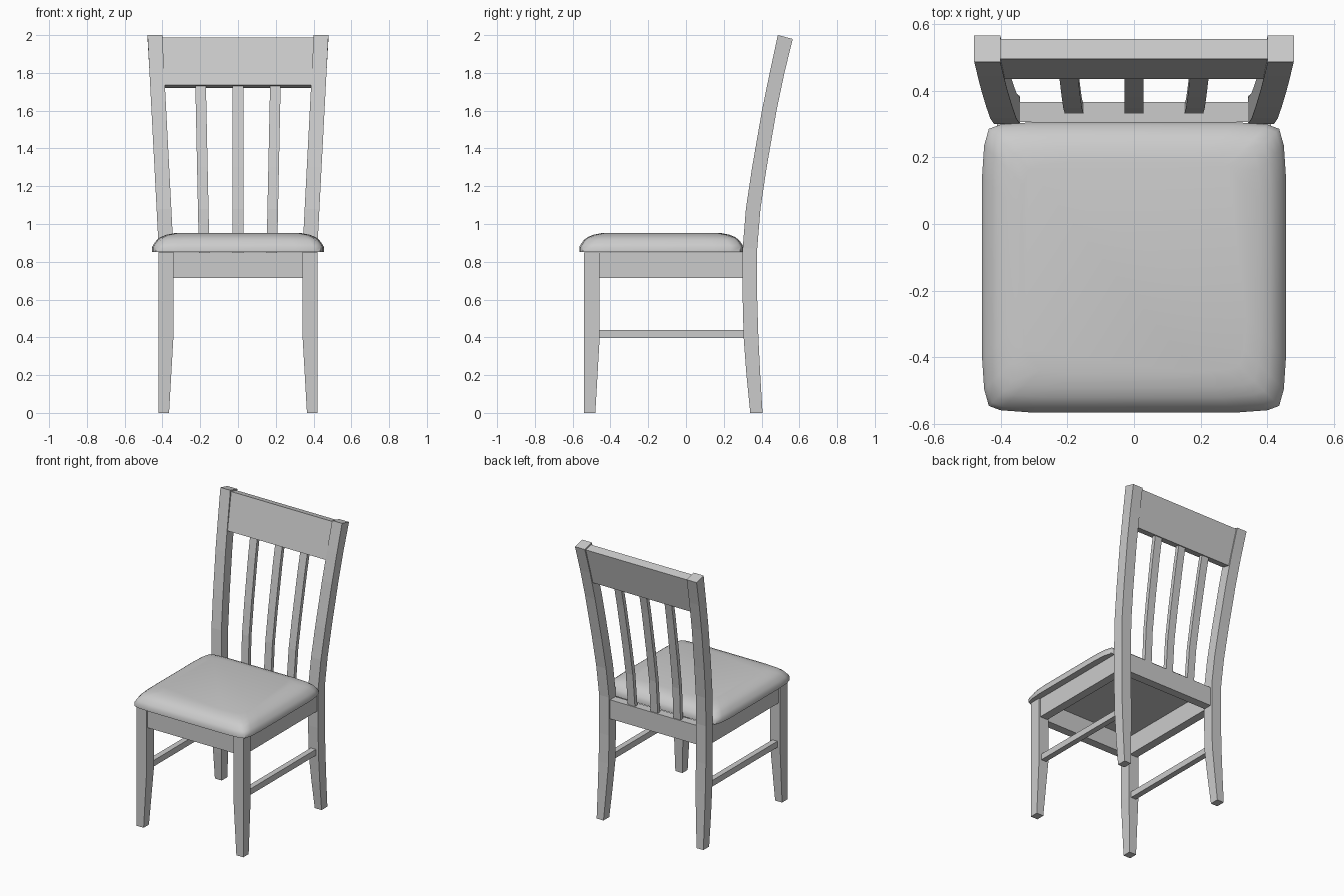
import bpy
import bmesh

cube = bpy.data.objects.get("Cube")
if cube:
    bpy.data.objects.remove(cube, do_unlink=True)

# One painted grey for the whole chair
grey = bpy.data.materials.new("plain grey")
grey.use_nodes = True
COLOUR = (0.6, 0.6, 0.6, 1)
grey.diffuse_color = COLOUR
grey.node_tree.nodes["Principled BSDF"].inputs["Base Color"].default_value = COLOUR


def loft(name, rings):
    """Skin a stack of equal-length point rings and cap both ends."""
    bm = bmesh.new()
    loops = [[bm.verts.new(p) for p in ring] for ring in rings]
    for low, high in zip(loops, loops[1:]):
        for i in range(len(low)):
            j = (i + 1) % len(low)
            bm.faces.new((low[i], low[j], high[j], high[i]))
    bm.faces.new(loops[0])
    bm.faces.new(loops[-1])
    bmesh.ops.recalc_face_normals(bm, faces=bm.faces)
    mesh = bpy.data.meshes.new(name)
    bm.to_mesh(mesh)
    bm.free()
    mesh.materials.append(grey)
    obj = bpy.data.objects.new(name, mesh)
    bpy.context.collection.objects.link(obj)
    return obj


def section(x0, x1, y0, y1, z, drop=0):
    """Rectangular section whose back edge may sit lower than its front."""
    return [(x0, y0, z), (x1, y0, z), (x1, y1, z - drop), (x0, y1, z - drop)]


def box(name, x0, x1, y0, y1, z0, z1):
    return loft(name, [section(x0, x1, y0, y1, z) for z in (z0, z1)])


def mirrored(points, side):
    return [(x * side, y, z) for x, y, z in points]


# Front edge of the curved back posts: height, y, depth
CURVE = [(0, .34, .065), (.2, .32, .073), (.4, .305, .078), (.6, .3, .077),
         (.87, .3, .077), (1.08, .317, .077), (1.3, .35, .077),
         (1.6, .402, .077), (1.8, .443, .078), (2, .486, .079)]


def lean(z):
    """Sideways splay of the back above the seat."""
    return max(0, z - .87) * .052


for side, word in ((1, "left"), (-1, "right")):
    # Curved back post, tapered at the foot
    rings = []
    for z, y, depth in CURVE:
        inner = .342 + max(0, .4 - z) * .06
        drop = .02 if z == 2 else 0
        rings.append(mirrored(section(inner + lean(z), .42 + lean(z),
                                      y, y + depth, z, drop), side))
    loft(word + "_back_post", rings)

    # Front leg with tapered inner faces
    leg = [section(.365, .42, -.54, -.48, 0), section(.342, .42, -.54, -.457, .4),
           section(.342, .42, -.54, -.457, .85)]
    loft(word + "_front_leg", [mirrored(r, side) for r in leg])

    # Side rail and stretcher
    a, b = sorted((side * .35, side * .41))
    box(word + "_side_rail", a, b, -.457, .302, .715, .85)
    a, b = sorted((side * .36, side * .4))
    box(word + "_stretcher", a, b, -.46, .308, .397, .44)

# Front and back seat rails
box("front_rail", -.343, .343, -.53, -.47, .715, .85)
box("back_rail", -.345, .345, .305, .365, .715, .85)

# Wide top rail, tilted with the posts
loft("top_rail", [section(-.39, .39, .435, .495, 1.735, .014),
                  section(-.4, .4, .495, .555, 1.988, .014)])

# Three curved slats
for number, (bottom, top) in enumerate(((-.179, -.198), (0, 0), (.179, .198))):
    rings = []
    for z, y, depth in [(.845, .3, 0)] + CURVE[5:8] + [(1.75, .432, 0)]:
        x = bottom + (top - bottom) * (z - .845) / .9
        rings.append(section(x - .028, x + .028, y + .03, y + .058, z))
    loft("back_slat_%d" % (number + 1), rings)

# Upholstered seat: rounded outlines shrinking toward the flat top
CORNER = [(0, .16), (.006, .07), (.02, .02), (.055, .007), (.15, 0)]


def outline(inset, z):
    hx, hy, cy = .455 - inset, .435 - inset, -.13
    quarter = [(hx - dx, hy - dy) for dx, dy in CORNER]
    half = quarter + [(-x, y) for x, y in reversed(quarter)]
    full = half + [(-x, -y) for x, y in half]
    return [(x, y + cy, z) for x, y in full]


PROFILE = [(0, .852), (0, .878), (.01, .895), (.024, .915),
           (.045, .931), (.075, .943), (.12, .952)]
seat = loft("seat_cushion", [outline(i, z) for i, z in PROFILE])
bpy.ops.object.select_all(action="DESELECT")
seat.select_set(True)
bpy.context.view_layer.objects.active = seat
bpy.ops.object.shade_smooth_by_angle(angle=.8)
